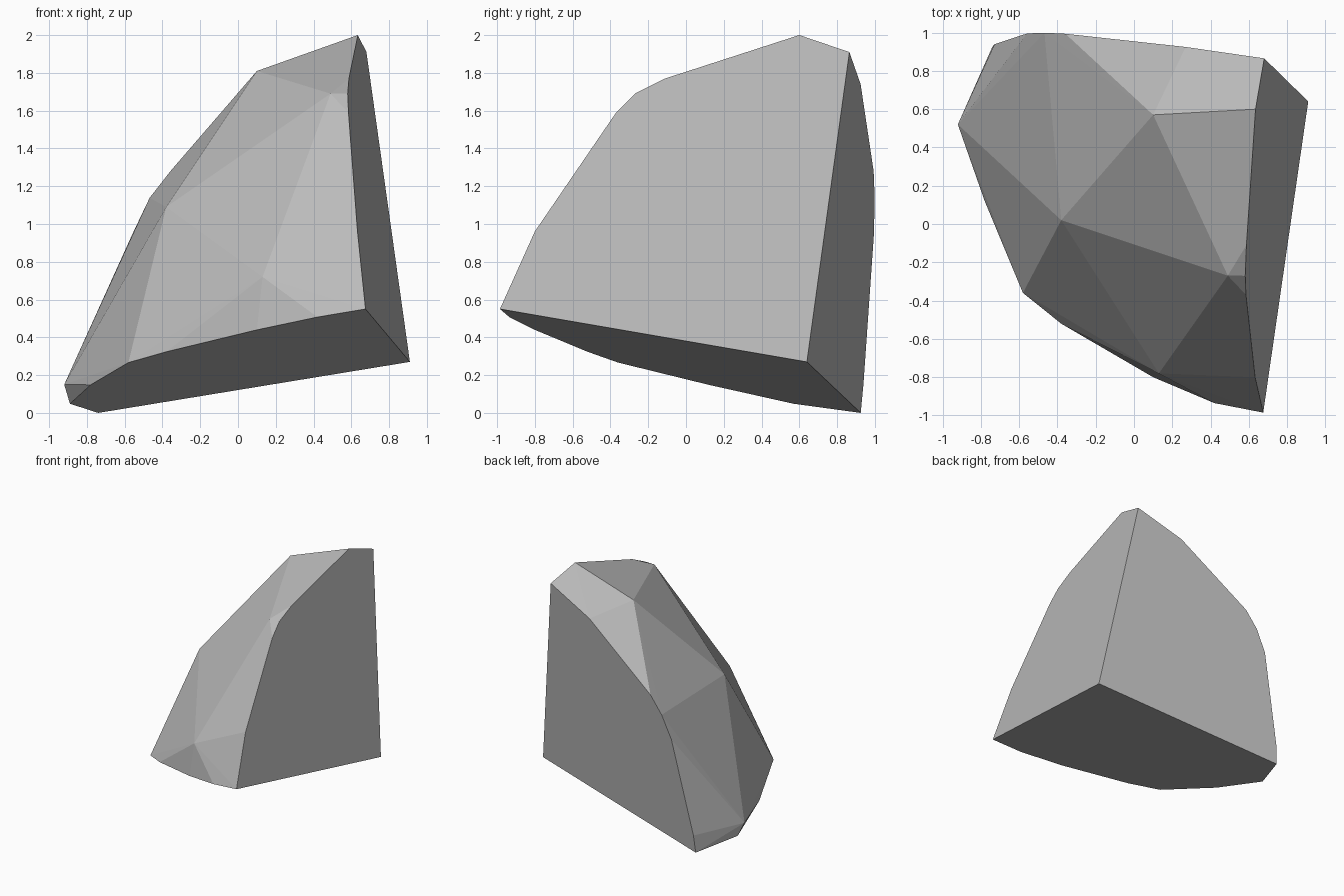
import bpy, bmesh, math
from mathutils import Vector
from mathutils.geometry import normal

old = bpy.data.objects.get("Cube")
if old:
    bpy.data.objects.remove(old, do_unlink=True)

# One flat stone colour
stone = bpy.data.materials.new("stone_grey")
stone.use_nodes = True
grey = (0.5, 0.5, 0.5, 1)
stone.diffuse_color = grey
stone.node_tree.nodes["Principled BSDF"].inputs["Base Color"].default_value = grey

# Inner corner where the three flat breaks meet, and the ends of its edges
corner = Vector((0.91, 0.64, 0.27))
front_tip = Vector((0.675, -0.985, 0.55))
left_tip = Vector((-0.74, 0.925, 0.0))
top_tip = Vector((0.68, 0.865, 1.91))

# Rim points of each flat break: (edge end, edge end, points between)
breaks = [
    (front_tip, top_tip, [(0.63, -0.80, 0.96), (0.585, -0.37, 1.59), (0.578, -0.27, 1.69),
                          (0.585, -0.11, 1.77), (0.633, 0.60, 2.0)]),
    (front_tip, left_tip, [(0.42, -0.935, 0.51), (0.10, -0.80, 0.44), (-0.38, -0.52, 0.33),
                           (-0.58, -0.36, 0.265), (-0.78, 0.12, 0.15), (-0.89, 0.57, 0.05)]),
    (top_tip, left_tip, [(0.27, 0.925, 1.74), (-0.36, 0.985, 1.28), (-0.47, 0.987, 1.14),
                         (-0.56, 0.985, 0.95), (-0.73, 0.93, 0.15)]),
]

# Corners of the rough outer facets
points = [corner, front_tip, left_tip, top_tip]
points += [Vector(p) for p in [(0.10, 0.57, 1.81), (-0.38, 0.02, 1.09), (0.49, -0.27, 1.69),
                               (0.13, -0.78, 0.72), (-0.92, 0.52, 0.15)]]

# Lay each rim exactly in the plane of its break
for a, b, rim in breaks:
    n = normal(corner, a, b)
    for p in rim:
        p = Vector(p)
        points.append(p - n * (p - corner).dot(n))

# Wrap the points in a faceted shell and merge the coplanar faces
bm = bmesh.new()
for p in points:
    bm.verts.new(p)
hull = bmesh.ops.convex_hull(bm, input=bm.verts)
loose = [v for v in bm.verts if not v.link_faces]
bmesh.ops.delete(bm, geom=loose, context='VERTS')
bmesh.ops.dissolve_limit(bm, angle_limit=math.radians(0.5), verts=bm.verts, edges=bm.edges)
bmesh.ops.recalc_face_normals(bm, faces=bm.faces)

mesh = bpy.data.meshes.new("rock_chunk")
bm.to_mesh(mesh)
bm.free()
mesh.materials.append(stone)
rock = bpy.data.objects.new("rock_chunk", mesh)
bpy.context.collection.objects.link(rock)
